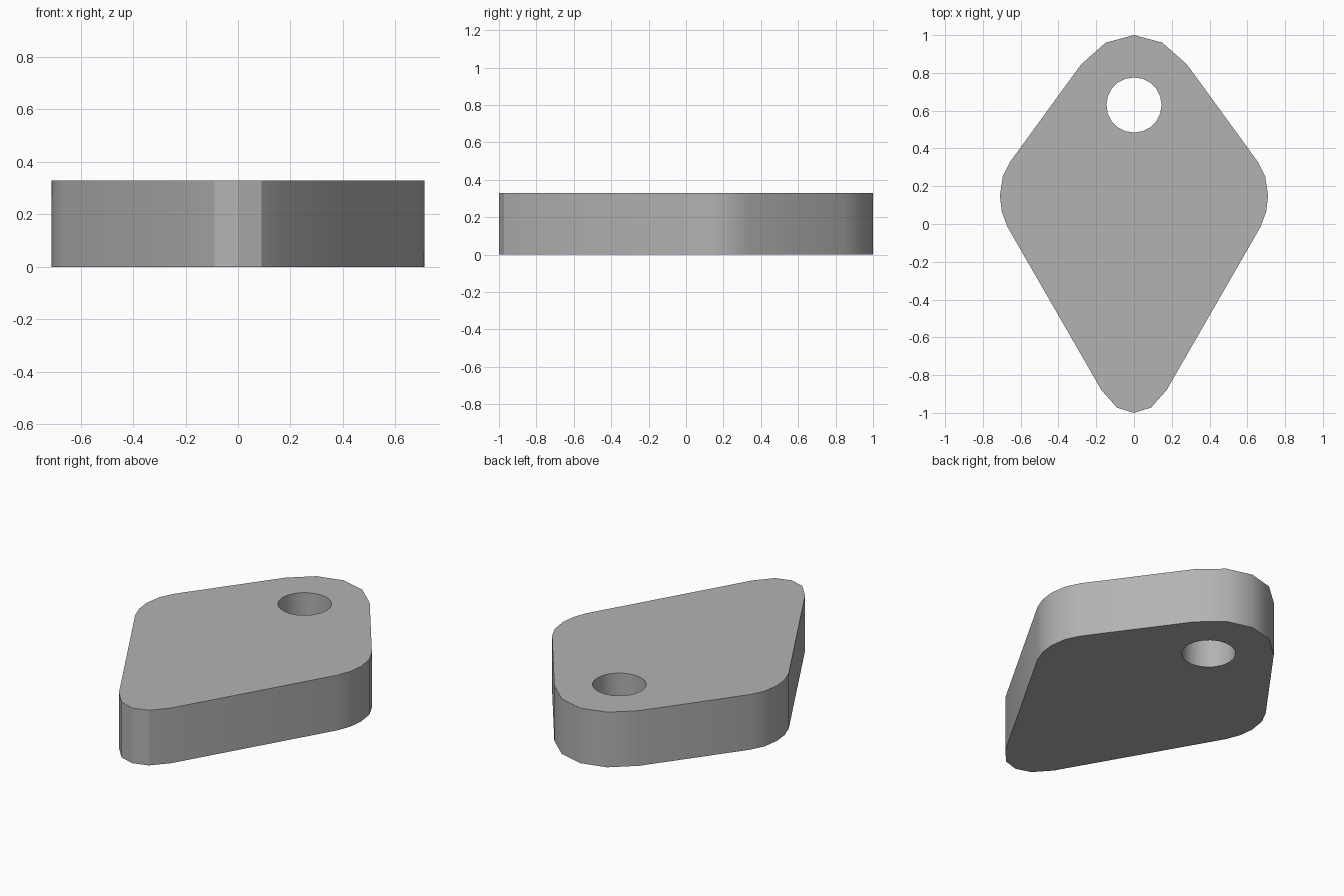
import bpy, bmesh, math

cube = bpy.data.objects.get("Cube")
if cube:
    bpy.data.objects.remove(cube)

HEIGHT = 0.33
HOLE_Y, HOLE_R, HOLE_SIDES = 0.63, 0.146, 20

# Grey material
grey = bpy.data.materials.new("grey")
grey.use_nodes = True
colour = (0.45, 0.45, 0.45, 1)
grey.diffuse_color = colour
grey.node_tree.nodes["Principled BSDF"].inputs["Base Color"].default_value = colour

# Rounded kite outline: right half from back to front, then mirrored
half = [(0.15, 0.96), (0.28, 0.845), (0.655, 0.33), (0.695, 0.25), (0.71, 0.15),
        (0.70, 0.065), (0.67, -0.015), (0.172, -0.88), (0.09, -0.972)]
outline = [(0, 1)] + half + [(0, -1)] + [(-x, y) for x, y in reversed(half)]
hole = [(HOLE_R * math.sin(math.tau * i / HOLE_SIDES),
         HOLE_Y + HOLE_R * math.cos(math.tau * i / HOLE_SIDES))
        for i in range(HOLE_SIDES)]

# Fill the plate between outline and hole, then extrude it upward
bm = bmesh.new()
edges = []
for loop in (outline, hole):
    verts = [bm.verts.new((x, y, 0)) for x, y in loop]
    edges += [bm.edges.new((v, verts[i - 1])) for i, v in enumerate(verts)]
bmesh.ops.triangle_fill(bm, edges=edges, use_beauty=True)
result = bmesh.ops.extrude_face_region(bm, geom=bm.faces[:], use_keep_orig=True)
top = [g for g in result["geom"] if isinstance(g, bmesh.types.BMVert)]
bmesh.ops.translate(bm, verts=top, vec=(0, 0, HEIGHT))
bmesh.ops.recalc_face_normals(bm, faces=bm.faces[:])

mesh = bpy.data.meshes.new("kite_plate")
bm.to_mesh(mesh)
bm.free()
mesh.materials.append(grey)
plate = bpy.data.objects.new("kite_plate", mesh)
bpy.context.collection.objects.link(plate)

# Smooth the rounded corners and hole wall, keep the rims sharp
bpy.ops.object.select_all(action="DESELECT")
plate.select_set(True)
bpy.context.view_layer.objects.active = plate
bpy.ops.object.shade_smooth_by_angle(angle=math.radians(30))
